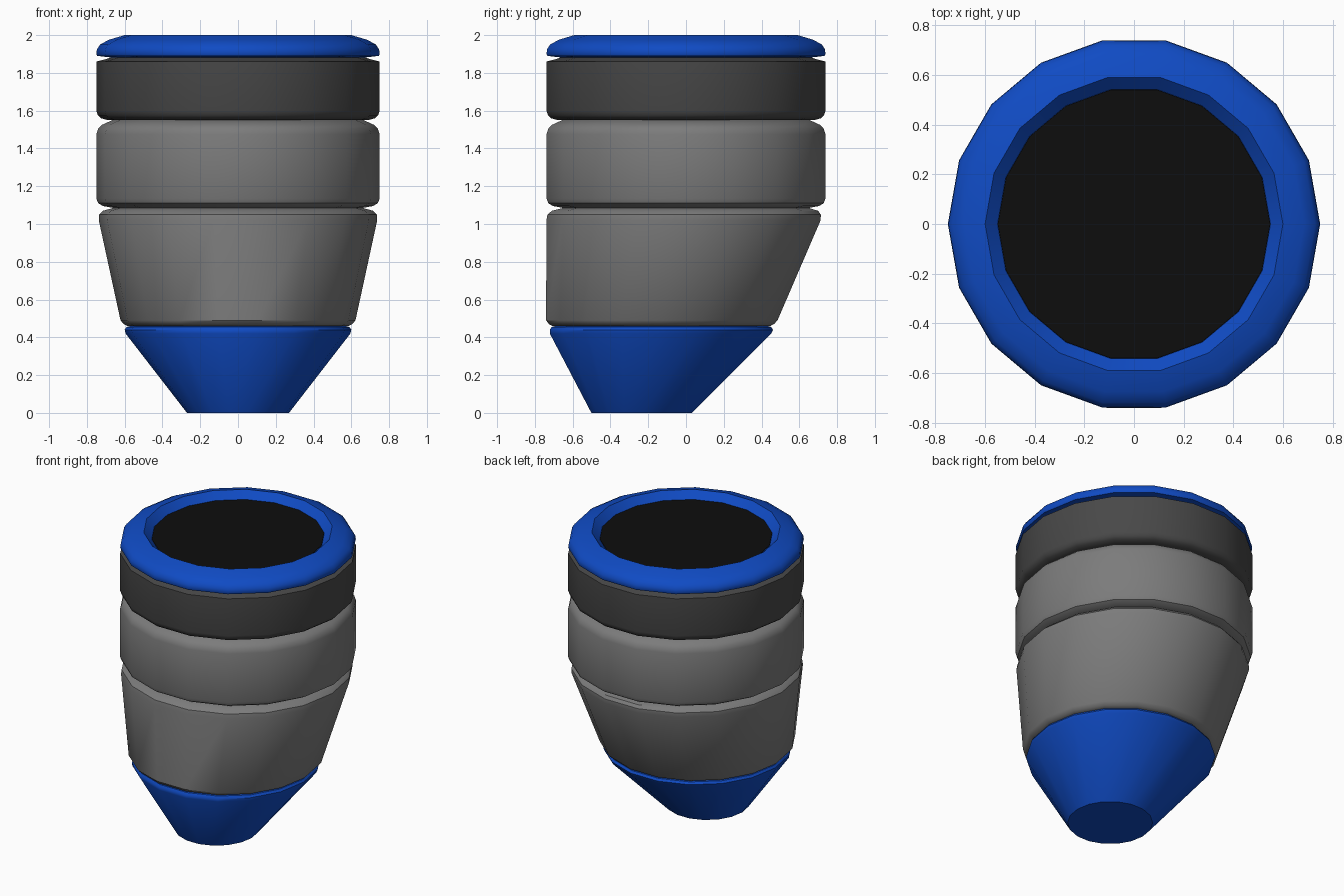
import bpy
import bmesh
from math import cos, sin, pi

SIDES = 18

cube = bpy.data.objects.get("Cube")
if cube:
    bpy.data.objects.remove(cube, do_unlink=True)


def material(name, colour):
    m = bpy.data.materials.new(name)
    m.use_nodes = True
    m.diffuse_color = (*colour, 1)
    m.node_tree.nodes["Principled BSDF"].inputs["Base Color"].default_value = (*colour, 1)
    return m


blue = material("blue", (0.005, 0.07, 0.55))
grey = material("grey", (0.2, 0.2, 0.2))
dark_grey = material("dark grey", (0.065, 0.065, 0.065))
black = material("black", (0.004, 0.004, 0.004))


def loft(name, mat, rings, smooth=True):
    """Closed stack of polygon rings, each (height, radius, y centre)."""
    bm = bmesh.new()
    loops = []
    for z, r, cy in rings:
        angles = [2 * pi * i / SIDES for i in range(SIDES)]
        loops.append([bm.verts.new((r * cos(a), cy + r * sin(a), z)) for a in angles])
    for low, high in zip(loops, loops[1:]):
        for i in range(SIDES):
            j = (i + 1) % SIDES
            bm.faces.new((low[i], low[j], high[j], high[i]))
    bm.faces.new(loops[0][::-1])
    bm.faces.new(loops[-1])
    mesh = bpy.data.meshes.new(name)
    bm.to_mesh(mesh)
    bm.free()
    mesh.materials.append(mat)
    obj = bpy.data.objects.new(name, mesh)
    bpy.context.collection.objects.link(obj)
    if smooth:
        bpy.ops.object.select_all(action="DESELECT")
        obj.select_set(True)
        bpy.context.view_layer.objects.active = obj
        bpy.ops.object.shade_smooth_by_angle(angle=pi / 5)
    return obj


# Tapered foot, leaning towards the front
loft("tapered_foot", blue, [
    (0, 0.27, -0.235), (0.42, 0.595, -0.135), (0.44, 0.6, -0.13),
    (0.455, 0.59, -0.13), (0.46, 0.57, -0.13)])

# Lower body with a straight front and a sloping back
loft("lower_body", grey, [
    (0.46, 0.585, -0.13), (0.47, 0.605, -0.13), (0.49, 0.622, -0.128),
    (1.02, 0.737, -0.013), (1.05, 0.735, -0.01), (1.07, 0.715, -0.005),
    (1.085, 0.66, 0)])

# Middle band
loft("middle_band", grey, [
    (1.085, 0.66, 0), (1.095, 0.715, 0), (1.11, 0.74, 0), (1.135, 0.75, 0),
    (1.475, 0.75, 0), (1.505, 0.74, 0), (1.525, 0.72, 0), (1.55, 0.665, 0)])

# Dark upper band
loft("upper_band", dark_grey, [
    (1.55, 0.69, 0), (1.56, 0.725, 0), (1.575, 0.742, 0), (1.6, 0.75, 0),
    (1.86, 0.75, 0), (1.87, 0.71, 0), (1.885, 0.66, 0)])

# Rim with a shallow dished opening
loft("rim", blue, [
    (1.88, 0.66, 0), (1.89, 0.745, 0), (1.9, 0.75, 0), (1.925, 0.747, 0),
    (1.95, 0.73, 0), (1.975, 0.685, 0), (2, 0.6, 0), (1.95, 0.55, 0)])

# Dark opening
loft("opening", black, [(1.948, 0.55, 0), (1.953, 0.548, 0)], smooth=False)
